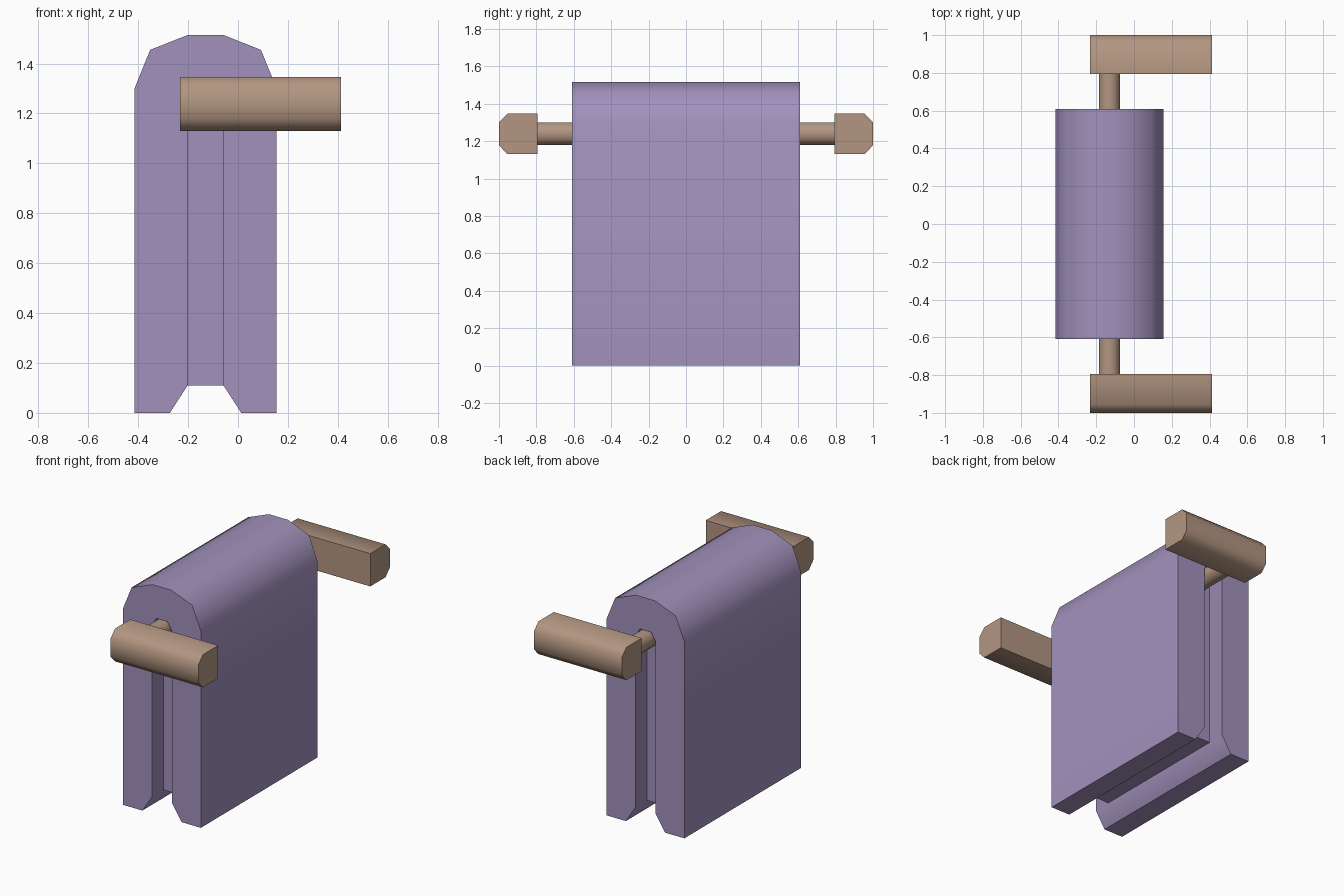
import bpy, bmesh, math
from mathutils import Vector

old = bpy.data.objects.get("Cube")
if old:
    bpy.data.objects.remove(old, do_unlink=True)


def material(name, rgb):
    m = bpy.data.materials.new(name)
    m.use_nodes = True
    col = (*rgb, 1)
    m.diffuse_color = col
    bsdf = next(n for n in m.node_tree.nodes if n.type == 'BSDF_PRINCIPLED')
    bsdf.inputs["Base Color"].default_value = col
    return m


lilac = material("lilac_cloth", (0.36, 0.285, 0.505))
wood = material("tan_wood", (0.45, 0.305, 0.22))


def prism(name, profile, axis, start, end, mat):
    """Extrude a closed profile along x or y; profile is (other, z)."""
    def place(u, z, t):
        return Vector((t, u, z)) if axis == 'x' else Vector((u, t, z))
    bm = bmesh.new()
    face = bm.faces.new([bm.verts.new(place(u, z, start)) for u, z in profile])
    moved = bmesh.ops.extrude_face_region(bm, geom=[face])["geom"]
    verts = [g for g in moved if isinstance(g, bmesh.types.BMVert)]
    bmesh.ops.translate(bm, verts=verts, vec=place(0, 0, end - start))
    bmesh.ops.recalc_face_normals(bm, faces=bm.faces)
    me = bpy.data.meshes.new(name)
    bm.to_mesh(me)
    bm.free()
    me.materials.append(mat)
    ob = bpy.data.objects.new(name, me)
    bpy.context.collection.objects.link(ob)
    bpy.ops.object.select_all(action='DESELECT')
    ob.select_set(True)
    bpy.context.view_layer.objects.active = ob
    bpy.ops.object.shade_smooth_by_angle(angle=math.radians(50))
    return ob


CX = -0.13   # centre line of towel and rail
RAIL_Z = 1.24

# Towel folded over the rail: half outline, mirrored about the centre line
half = [(0.07, 1.515), (0.222, 1.455), (0.285, 1.30), (0.285, 0),
        (0.143, 0), (0.072, 0.11), (0.072, 1.25), (0.04, 1.30)]
outline = [(CX + u, z) for u, z in half]
outline += [(CX - u, z) for u, z in reversed(half)]
prism("towel", outline, 'y', -0.61, 0.61, lilac)

# Inner fold closing the gap, set back from both ends
fold = [(CX - 0.073, 0.11), (CX + 0.073, 0.11),
        (CX + 0.073, 1.26), (CX - 0.073, 1.26)]
prism("towel_inner_fold", fold, 'y', -0.49, 0.49, lilac)

# Eight-sided rail
rail = [(CX + 0.06 * math.cos(a), RAIL_Z + 0.065 * math.sin(a))
        for a in (math.pi / 8 + i * math.pi / 4 for i in range(8))]
prism("rail", rail, 'y', -0.82, 0.82, wood)

# Wall arms with chamfered outer edges
arm = [(0.795, 1.13), (0.955, 1.13), (1.0, 1.178),
       (1.0, 1.30), (0.955, 1.347), (0.795, 1.347)]
for name, side in (("front_arm", -1), ("back_arm", 1)):
    prism(name, [(side * y, z) for y, z in arm], 'x', -0.232, 0.412, wood)
